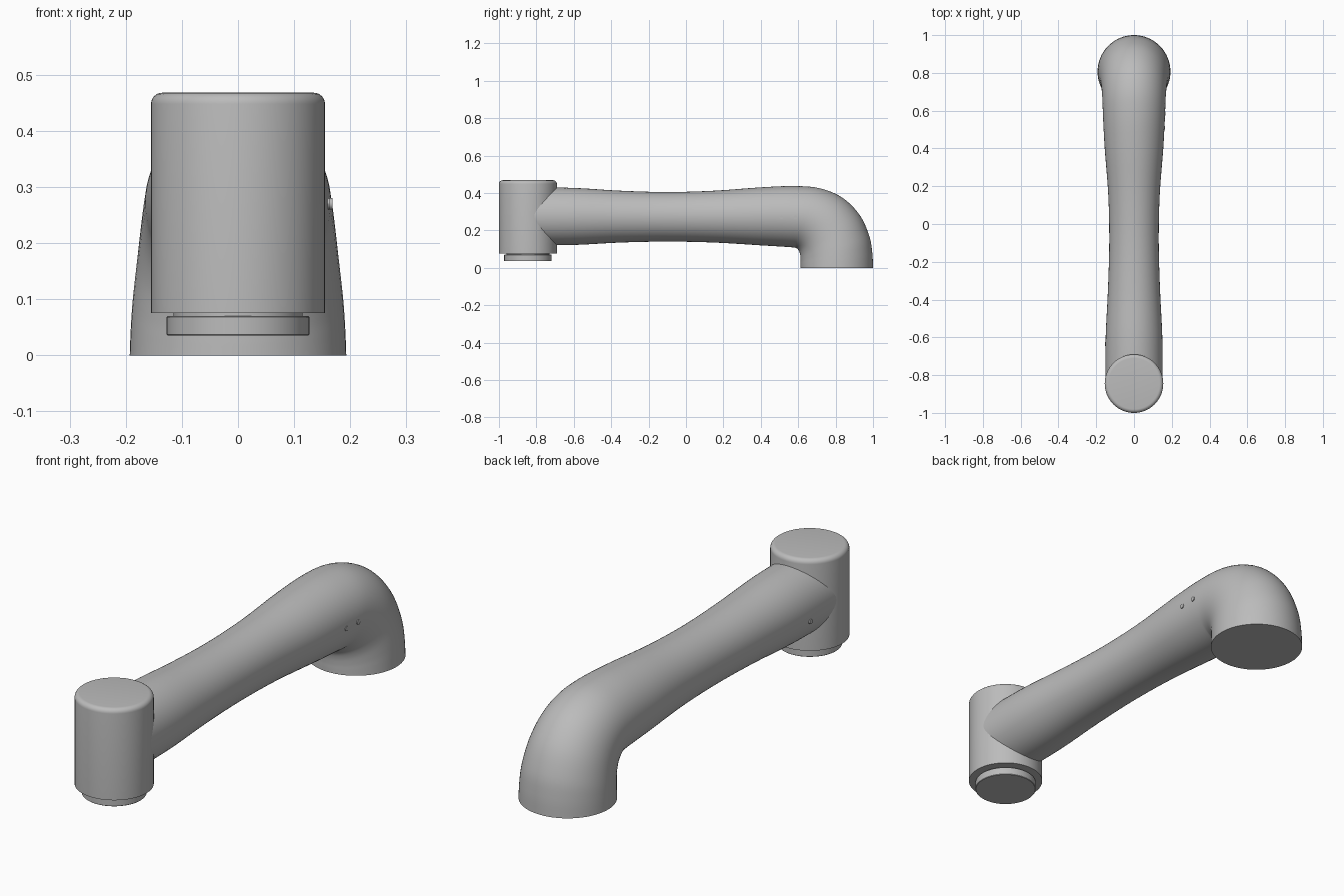
import bpy, bmesh, math
from mathutils import Vector

cube = bpy.data.objects.get("Cube")
if cube:
    bpy.data.objects.remove(cube, do_unlink=True)

metal = bpy.data.materials.new("satin grey metal")
metal.use_nodes = True
grey = (0.5, 0.5, 0.5, 1)
metal.diffuse_color = grey
metal.node_tree.nodes["Principled BSDF"].inputs["Base Color"].default_value = grey


def finish(bm, name, angle=40):
    bmesh.ops.recalc_face_normals(bm, faces=bm.faces)
    mesh = bpy.data.meshes.new(name)
    bm.to_mesh(mesh)
    bm.free()
    mesh.materials.append(metal)
    ob = bpy.data.objects.new(name, mesh)
    bpy.context.collection.objects.link(ob)
    bpy.ops.object.select_all(action='DESELECT')
    ob.select_set(True)
    bpy.context.view_layer.objects.active = ob
    bpy.ops.object.shade_smooth_by_angle(angle=math.radians(angle))
    return ob


def loft(rings, name):
    """Skin closed rings of points and cap both ends."""
    bm = bmesh.new()
    loops = [[bm.verts.new(p) for p in ring] for ring in rings]
    n = len(loops[0])
    for a, b in zip(loops, loops[1:]):
        for i in range(n):
            j = (i + 1) % n
            bm.faces.new((a[i], a[j], b[j], b[i]))
    bm.faces.new(loops[0])
    bm.faces.new(loops[-1])
    return finish(bm, name)


def turned(name, profile, y, n=64):
    """Vertical turned part from (radius, height) pairs."""
    turn = [2 * math.pi * i / n for i in range(n)]
    return loft([[(r * math.cos(t), y + r * math.sin(t), z) for t in turn]
                 for r, z in profile], name)


def catmull(p, q, r, s, t):
    return 0.5 * (2 * q + (r - p) * t + (2 * p - 5 * q + 4 * r - s) * t * t
                  + (3 * q - p - 3 * r + s) * t ** 3)


# Spout: underside (y, z), upper side (y, z), half width
stations = [Vector(s) for s in (
    (-0.84, 0.12, -0.84, 0.43, 0.151),
    (-0.60, 0.122, -0.60, 0.427, 0.150),
    (-0.35, 0.135, -0.35, 0.412, 0.138),
    (-0.10, 0.14, -0.10, 0.405, 0.131),
    (0.15, 0.135, 0.15, 0.412, 0.136),
    (0.40, 0.12, 0.40, 0.43, 0.155),
    (0.56, 0.11, 0.58, 0.437, 0.164),
    (0.59, 0.105, 0.72, 0.424, 0.167),
    (0.605, 0.088, 0.84, 0.372, 0.172),
    (0.611, 0.066, 0.93, 0.28, 0.179),
    (0.613, 0.04, 0.98, 0.17, 0.187),
    (0.613, 0.02, 0.996, 0.08, 0.191),
    (0.613, 0.0, 1.0, 0.0, 0.193))]
path = []
last = len(stations) - 1
for k in range(last):
    four = [stations[min(max(k + d, 0), last)] for d in (-1, 0, 1, 2)]
    path += [catmull(*four, t / 5) for t in range(5)]
path.append(stations[-1])

rings = []
for s in path:
    low, high = Vector((0, s[0], s[1])), Vector((0, s[2], s[3]))
    mid, half = (low + high) / 2, (high - low) / 2
    rings.append([mid + half * math.sin(a) + Vector((s[4] * math.cos(a), 0, 0))
                  for a in (2 * math.pi * i / 64 for i in range(64))])
loft(rings, "spout")

# Outlet head with a rounded top rim
rim = [(0.135 + 0.02 * math.cos(a), 0.448 + 0.02 * math.sin(a))
       for a in (math.pi / 2 * i / 6 for i in range(7))]
turned("outlet_head", [(0.155, 0.075)] + rim, -0.845)

# Nozzle ring under the head, on a narrower neck
turned("nozzle_neck", [(0.115, 0.06), (0.115, 0.08)], -0.845)
turned("nozzle", [(0.125, 0.035), (0.127, 0.037), (0.127, 0.068), (0.125, 0.07)], -0.845)


# Tiny pins set in the flanks of the spout
def pin(name, x, y, z):
    turn = [2 * math.pi * i / 16 for i in range(16)]
    loft([[(x + d, y + 0.01 * math.cos(t), z + 0.01 * math.sin(t)) for t in turn]
          for d in (-0.004, 0.004)], name)


pin("side_pin_front", 0.16, 0.51, 0.27)
pin("side_pin_rear", 0.164, 0.585, 0.27)
pin("side_pin_head", -0.15, -0.635, 0.25)
